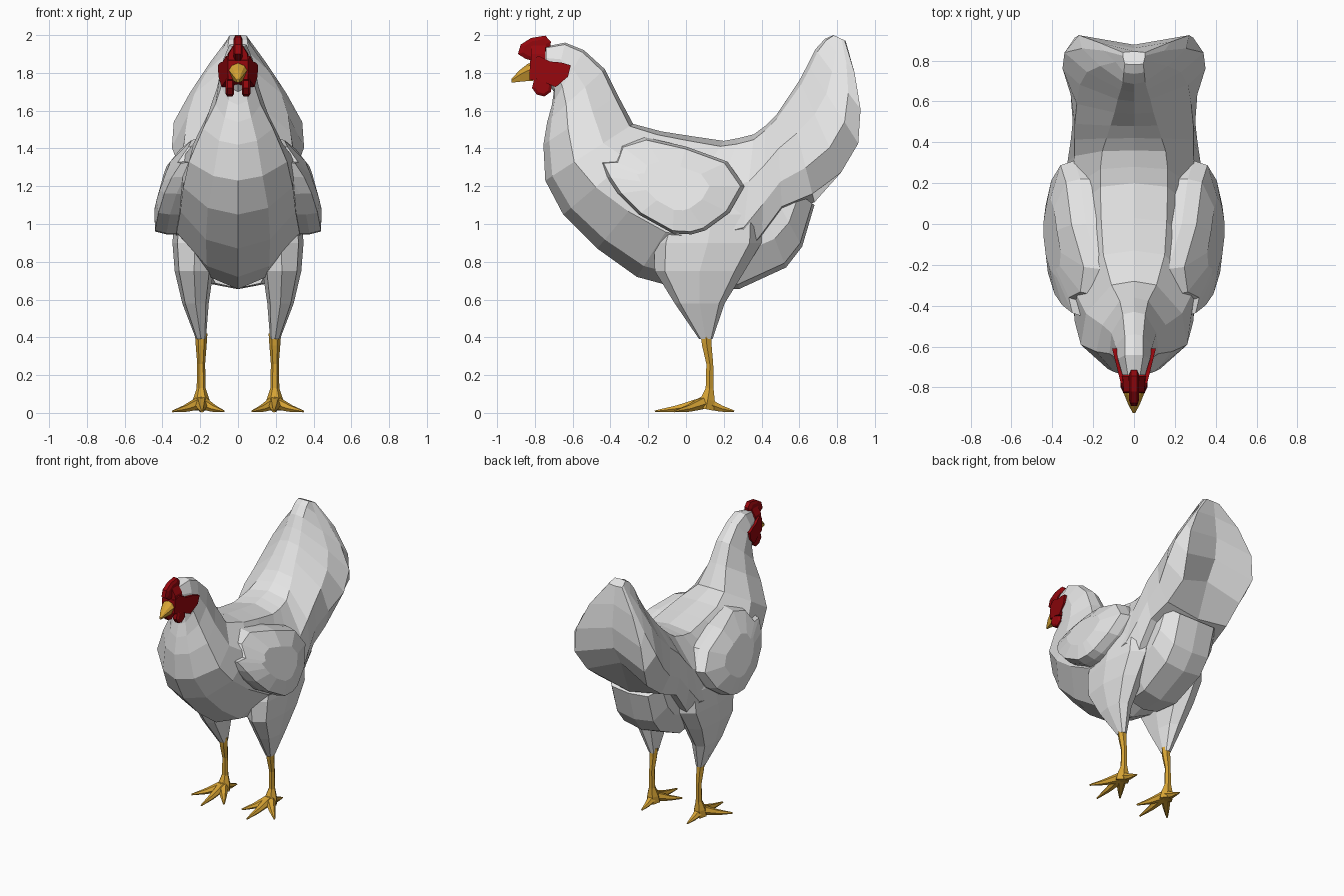
import bpy, bmesh, math
from mathutils import Vector


def material(name, rgb):
    m = bpy.data.materials.new(name)
    m.diffuse_color = (*rgb, 1)
    return m


WHITE = material("white feathers", (0.78, 0.78, 0.78))
RED = material("red skin", (0.30, 0.002, 0.004))
GOLD = material("golden horn", (0.68, 0.37, 0.035))


def loft(name, rings, mat):
    """Skin a list of closed rings with equal point counts and cap both ends."""
    bm = bmesh.new()
    loops = [[bm.verts.new(p) for p in ring] for ring in rings]
    n = len(loops[0])
    for a, b in zip(loops, loops[1:]):
        for i in range(n):
            j = (i + 1) % n
            bm.faces.new((a[i], a[j], b[j], b[i]))
    bm.faces.new(loops[0][::-1])
    bm.faces.new(loops[-1])
    bmesh.ops.recalc_face_normals(bm, faces=bm.faces)
    mesh = bpy.data.meshes.new(name)
    bm.to_mesh(mesh)
    bm.free()
    mesh.materials.append(mat)
    ob = bpy.data.objects.new(name, mesh)
    bpy.context.collection.objects.link(ob)
    return ob


def tube(name, path, radii, mat, sides=6, squash=1.0):
    """Tapered tube along a path."""
    pts = [Vector(p) for p in path]
    rings = []
    for k, (p, r) in enumerate(zip(pts, radii)):
        d = (pts[min(k + 1, len(pts) - 1)] - pts[max(k - 1, 0)]).normalized()
        ref = Vector((0, 1, 0)) if abs(d.z) > 0.9 else Vector((0, 0, 1))
        u = d.cross(ref).normalized()
        v = u.cross(d)
        angles = [2 * math.pi * i / sides for i in range(sides)]
        rings.append([p + u * r * math.cos(a) + v * r * squash * math.sin(a) for a in angles])
    return loft(name, rings, mat)


def pillow(name, outline, x, half, mat):
    """Side-view outline made into a plate with chamfered faces."""
    cy = sum(p[0] for p in outline) / len(outline)
    cz = sum(p[1] for p in outline) / len(outline)
    rings = []
    for dx, s in ((-1, 0.7), (-0.6, 1), (0.6, 1), (1, 0.7)):
        rings.append([(x + dx * half, cy + (y - cy) * s, cz + (z - cz) * s) for y, z in outline])
    return loft(name, rings, mat)


# Body: each section is underside y, z, upper side y, z, then four half widths
TORSO = [
    (-0.74, 1.76, -0.74, 1.94, .03, .05, .055, .03),
    (-0.70, 1.70, -0.64, 1.96, .04, .08, .078, .045),
    (-0.71, 1.63, -0.54, 1.92, .05, .09, .09, .045),
    (-0.735, 1.54, -0.43, 1.82, .07, .12, .11, .055),
    (-0.755, 1.42, -0.36, 1.68, .10, .185, .155, .07),
    (-0.745, 1.23, -0.28, 1.53, .13, .26, .235, .11),
    (-0.65, 1.05, -0.13, 1.49, .16, .29, .30, .15),
    (-0.47, 0.87, 0.03, 1.465, .17, .305, .31, .16),
    (-0.26, 0.72, 0.20, 1.44, .165, .325, .31, .165),
    (-0.02, 0.655, 0.28, 1.455, .15, .33, .305, .165),
]
TAIL = [
    (0.28, 0.74, 0.36, 1.475, .24, .325, .29, .155),
    (0.40, 0.90, 0.42, 1.52, .275, .31, .29, .135),
    (0.51, 1.05, 0.48, 1.58, .275, .30, .29, .115),
    (0.68, 1.115, 0.54, 1.67, .26, .31, .28, .095),
    (0.84, 1.23, 0.60, 1.76, .25, .35, .265, .08),
    (0.935, 1.39, 0.645, 1.845, .29, .34, .23, .065),
    (0.945, 1.58, 0.685, 1.925, .27, .255, .165, .055),
    (0.905, 1.79, 0.735, 1.98, .18, .15, .09, .05),
    (0.845, 1.97, 0.78, 2.00, .055, .055, .05, .045),
]
LEVELS = (0.08, 0.33, 0.66, 0.96)


def section(by, bz, ty, tz, *w, levels=LEVELS, groove=0):
    """Mirrored cross-section between an underside point and an upper point."""
    def at(x, t):
        return (x, by + (ty - by) * t, bz + (tz - bz) * t)
    right = [at(x, t) for x, t in zip(w, levels)]
    return [at(0, groove)] + right + [at(0, 1)] + [(-x, y, z) for x, y, z in reversed(right)]


# The groove is the hollow down the back of the tail
loft("body", [section(*r, groove=0.26 if 14 <= k < 18 else 0) for k, r in enumerate(TORSO + TAIL)],
     WHITE)

# Rump: narrower block tucked under the tail, between the thighs
RUMP = [(0.10, 0.66, 0.10, 1.1, .12, .2, .2), (0.28, 0.655, 0.24, 1.1, .14, .22, .22),
        (0.53, 0.77, 0.38, 1.15, .15, .23, .22), (0.615, 0.88, 0.44, 1.2, .15, .23, .22),
        (0.68, 1.10, 0.48, 1.25, .15, .22, .20)]
loft("rump", [section(*r, levels=(0.06, 0.4, 0.9)) for r in RUMP], WHITE)

WING = [(-.46, 1.33), (-.38, 1.335), (-.35, 1.42), (-.22, 1.46), (0, 1.41), (.22, 1.33),
        (.31, 1.20), (.23, 1.06), (.10, .965), (.03, .945), (-.07, .95), (-.25, 1.05),
        (-.36, 1.16), (-.42, 1.25)]
# Thigh levels: z, front y, back y, inner x, outer x
THIGH = [(.39, .07, .14, .17, .222), (.58, -.06, .205, .155, .295), (.75, -.165, .31, .13, .335),
         (.90, -.17, .40, .11, .347), (1.05, -.12, .40, .10, .335), (1.2, 0, .30, .10, .29)]


def wing_x(y, z):
    return 0.44 - 1.5 * max(0, z - 0.95) ** 3 - (0.35 if y < 0 else 0.6) * (y + 0.02) ** 2


for s, side in ((1, "right"), (-1, "left")):
    # Wing: curved plate that follows the flank, with a sloped rim
    rings = []
    for scale, lift in ((1, -0.12), (1, -0.06), (0.94, 0), (0.5, 0.006)):
        ring = []
        for y, z in WING:
            y, z = -0.06 + (y + 0.06) * scale, 1.2 + (z - 1.2) * scale
            ring.append((s * (wing_x(y, z) + lift), y, z))
        rings.append(ring)
    loft(side + "_wing", rings, WHITE)

    # Thigh
    rings = []
    for z, y0, y1, x0, x1 in THIGH:
        cx, cy, rx, ry = (x0 + x1) / 2, (y0 + y1) / 2, (x1 - x0) / 2, (y1 - y0) / 2
        rings.append([(s * (cx + rx * math.cos(a) * (1.1 if i % 2 else 1)),
                       cy + ry * math.sin(a) * (1.1 if i % 2 else 1), z)
                      for i, a in enumerate(math.pi / 4 * k for k in range(8))])
    loft(side + "_thigh", rings, WHITE)

    # Shank and toes
    x = 0.195 * s
    tube(side + "_shank", [(x, .105, .42), (x, .11, .36), (x, .126, .26), (x, .125, .13),
                           (x, .115, .07), (x, .105, .02)],
         [.033, .029, .021, .024, .044, .05], GOLD)
    for toe, tip in (("middle", (.19, -.165)), ("outer", (.345, -.06)),
                     ("inner", (.075, -.06)), ("hind", (.19, .255))):
        tx, ty = tip[0] * s, tip[1]
        mid = (x + (tx - x) * .55, .10 + (ty - .10) * .55, .023)
        tube(f"{side}_{toe}_toe", [(x, .10, .055), mid, (tx, ty, .008)],
             [.04, .022, .006], GOLD, squash=0.9)

    # Wattle
    pillow(side + "_wattle", [(-.80, 1.78), (-.815, 1.72), (-.79, 1.685), (-.75, 1.675),
                              (-.715, 1.70), (-.71, 1.74), (-.74, 1.78)], .043 * s, .023, RED)

# Bare face: widens toward the cheeks
FACE = [(-.825, 1.865), (-.78, 1.89), (-.72, 1.86), (-.66, 1.855), (-.61, 1.84), (-.625, 1.78),
        (-.69, 1.725), (-.75, 1.75), (-.83, 1.765)]
rings = []
for f in (-1, 1):
    rings.append([(f * (0.052 + (y + 0.83) * 0.25), y, z) for y, z in FACE])
loft("face", rings, RED)

# Forehead: red wedge joining the comb to the face
loft("forehead", [[(-w, -.82, z), (w, -.82, z), (w * 1.1, -.745, z), (-w * 1.1, -.745, z)]
                  for z, w in ((1.85, .055), (1.90, .05), (1.945, .024))], RED)

# Comb
pillow("comb", [(-.89, 1.90), (-.875, 1.95), (-.82, 1.985), (-.745, 1.997), (-.715, 1.965),
                (-.72, 1.93), (-.77, 1.89), (-.80, 1.86), (-.85, 1.875)], 0, .025, RED)

# Beak: hooked, tapering forward
rings = []
for y, top, bottom, w in ((-.78, 1.86, 1.76, .05), (-.835, 1.85, 1.757, .048),
                          (-.88, 1.815, 1.753, .03), (-.925, 1.768, 1.748, .006)):
    m = bottom + (top - bottom) * 0.6
    rings.append([(0, y, top), (w * .7, y, top - (top - m) * .35), (w, y, m), (w * .5, y, bottom),
                  (-w * .5, y, bottom), (-w, y, m), (-w * .7, y, top - (top - m) * .35)])
loft("beak", rings, GOLD)
